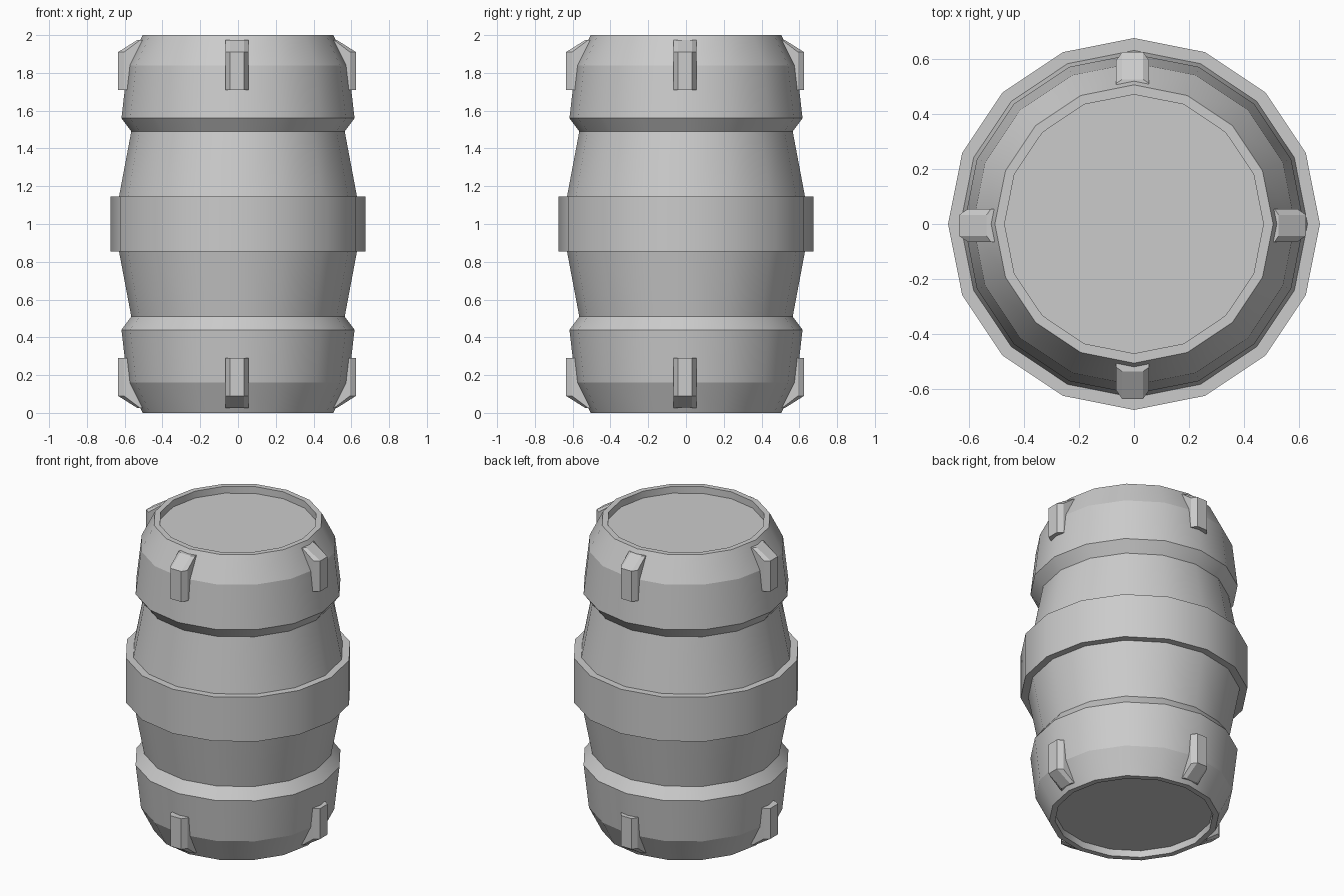
import bpy, bmesh, math

if "Cube" in bpy.data.objects:
    bpy.data.objects.remove(bpy.data.objects["Cube"])

SIDES = 16


def make_object(name, verts, faces, smooth=False):
    mesh = bpy.data.meshes.new(name)
    mesh.from_pydata(verts, [], faces)
    bm = bmesh.new()
    bm.from_mesh(mesh)
    bmesh.ops.remove_doubles(bm, verts=bm.verts, dist=1e-5)
    bmesh.ops.recalc_face_normals(bm, faces=bm.faces)
    for f in bm.faces:
        f.smooth = smooth
    for e in bm.edges:  # horizontal rings stay crisp, staves shade round
        if abs(e.verts[0].co.z - e.verts[1].co.z) < 1e-5:
            e.smooth = False
    bm.to_mesh(mesh)
    bm.free()
    ob = bpy.data.objects.new(name, mesh)
    bpy.context.collection.objects.link(ob)
    return ob


def ring(r, z):
    return [(r * math.cos(2 * math.pi * i / SIDES),
             r * math.sin(2 * math.pi * i / SIDES), z) for i in range(SIDES)]


def lathe(name, profile, lid=False):
    verts = [v for r, z in profile for v in ring(r, z)]
    faces = []
    for k in range(len(profile) - 1):
        for i in range(SIDES):
            j = (i + 1) % SIDES
            a, b = k * SIDES, (k + 1) * SIDES
            faces.append((a + i, a + j, b + j, b + i))
    if lid:
        faces.append(tuple(range((len(profile) - 1) * SIDES, len(profile) * SIDES)))
    return make_object(name, verts, faces, True)


def flip(profile):
    return [(r, 2 - z) for r, z in profile]


# End cap with recessed lid, and the tapering barrel wall
cap = [(0.565, 1.49), (0.617, 1.56), (0.585, 1.84), (0.505, 2.0),
       (0.47, 2.0), (0.47, 1.955)]
wall = [(0.63, 1.145), (0.565, 1.49)]
# top and bottom halves are joined through the central band
lathe("top_cap", cap, lid=True)
lathe("bottom_cap", flip(cap), lid=True)
lathe("upper_wall", wall)
lathe("lower_wall", flip(wall))

# Wide central band
lathe("centre_band", [(0.63, 1.145), (0.675, 1.145), (0.675, 0.855), (0.63, 0.855)])


# Chamfered lugs: stations of (z, outer radius, chamfer radius, inner radius)
def lug(name, angle, bottom):
    verts = []
    for z, ro, rm, ri in [(1.71, 0.63, 0.598, 0.55), (1.91, 0.63, 0.598, 0.51),
                          (1.973, 0.53, 0.515, 0.49)]:
        for r, w in [(ri, -0.06), (rm, -0.06), (ro, -0.038),
                     (ro, 0.038), (rm, 0.06), (ri, 0.06)]:
            c, s = math.cos(angle), math.sin(angle)
            verts.append((r * c - w * s - 0.005, r * s + w * c - 0.005,
                          2 - z if bottom else z))
    faces = [tuple(range(6)), tuple(range(12, 18))]
    for k in (0, 6):
        for i in range(6):
            j = (i + 1) % 6
            faces.append((k + i, k + j, k + 6 + j, k + 6 + i))
    make_object(name, verts, faces)


for n in range(4):
    for bottom in (False, True):
        lug(f"{'bottom' if bottom else 'top'}_lug_{n + 1}", n * math.pi / 2, bottom)
